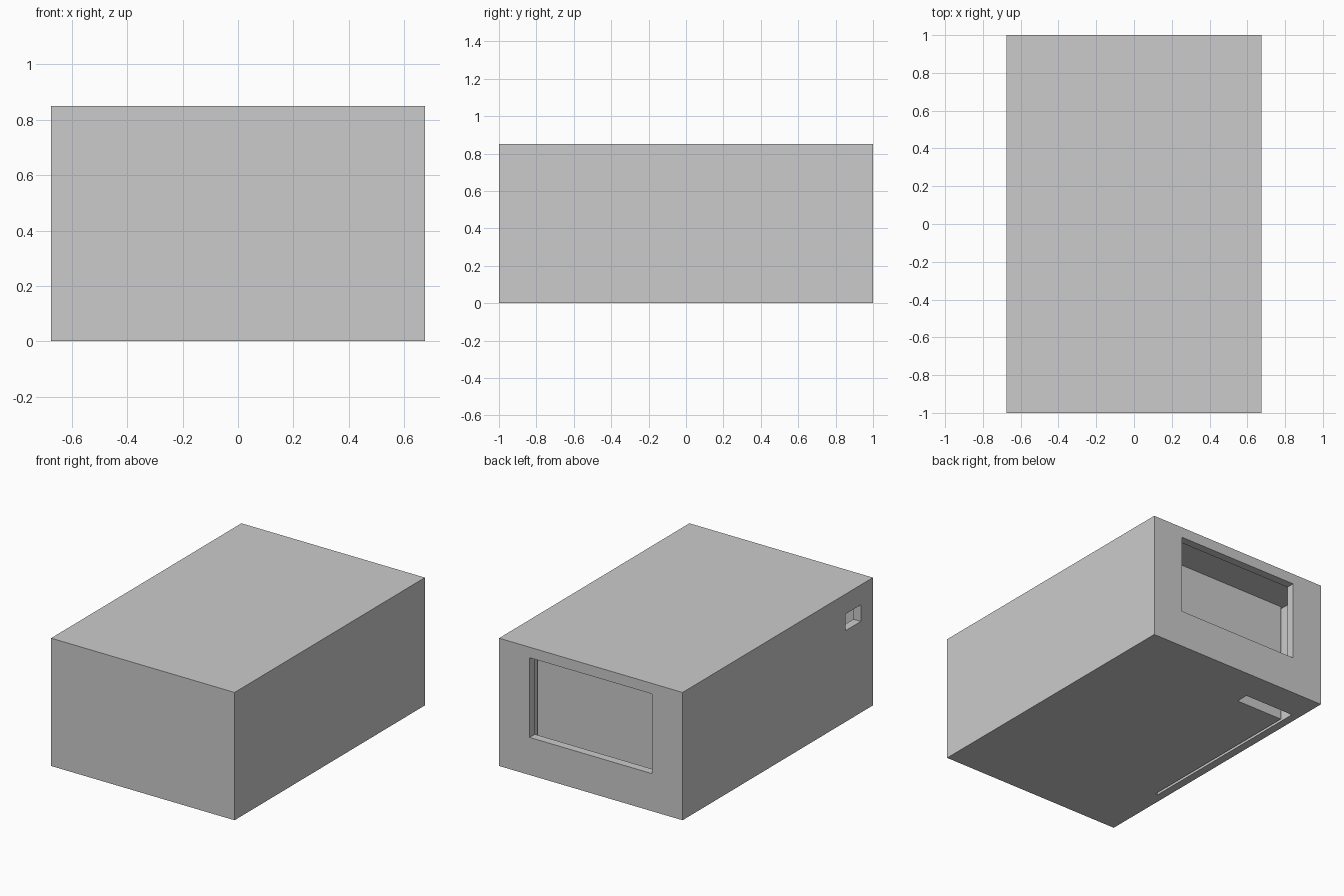
import bpy

if "Cube" in bpy.data.objects:
    bpy.data.objects.remove(bpy.data.objects["Cube"])


def box(name, x, y, z):
    """Axis-aligned box from (min, max) ranges."""
    bpy.ops.mesh.primitive_cube_add(
        size=1, location=[(r[0] + r[1]) / 2 for r in (x, y, z)])
    ob = bpy.context.object
    ob.name = name
    ob.scale = [r[1] - r[0] for r in (x, y, z)]
    bpy.ops.object.transform_apply(location=True, rotation=False, scale=True)
    return ob


def cut(target, name, x, y, z):
    """Subtract a box from the target."""
    cutter = box(name, x, y, z)
    cutter.hide_render = True
    cutter.display_type = 'WIRE'
    mod = target.modifiers.new(name, 'BOOLEAN')
    mod.operation = 'DIFFERENCE'
    mod.solver = 'EXACT'
    mod.object = cutter


# Outer case with a hollow inside
case = box("case", (-0.675, 0.675), (-1, 1), (0, 0.85))
cut(case, "hollow_cutter", (-0.62, 0.62), (-0.945, 0.945), (0.05, 0.805))

# Large window in the back, small port in the left side
cut(case, "back_window_cutter", (-0.45, 0.45), (0.9, 1.1), (0.25, 0.78))
cut(case, "side_port_cutter", (-0.8, -0.6), (-0.873, -0.71), (0.607, 0.717))

# Floor opening and the narrow slot running forward from it
cut(case, "floor_opening_cutter", (-0.62, -0.253), (0.70, 0.785), (-0.1, 0.1))
cut(case, "floor_slot_cutter", (-0.62, -0.602), (-0.51, 0.75), (-0.1, 0.1))

# Panel set back behind the window
box("inner_panel", (-0.602, 0.602), (0.66, 0.70), (0.04, 0.81))
